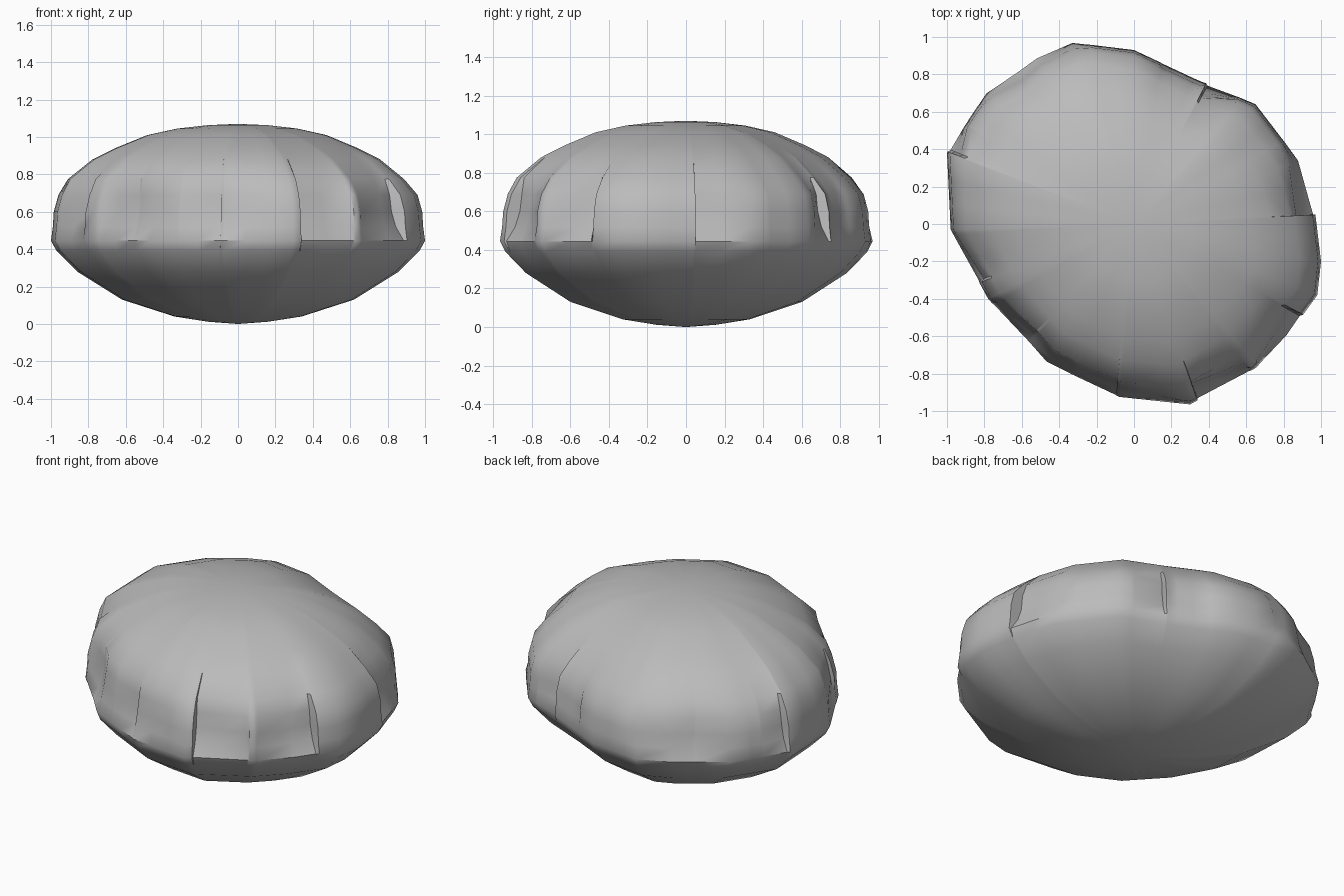
import bpy, bmesh, math
from mathutils import Vector

if "Cube" in bpy.data.objects:
    bpy.data.objects.remove(bpy.data.objects["Cube"])

# Plan outline of the boulder at its widest level
outline = [(1.0, -.2), (.98, -.38), (.82, -.6), (.65, -.77), (.3, -.965), (-.08, -.93),
           (-.47, -.74), (-.78, -.4), (-.98, -.03), (-1.0, .38), (-.79, .7), (-.52, .89),
           (-.33, .97), (0, .93), (.32, .78), (.65, .64), (.88, .34), (.97, .05)]
# Side profile: share of the outline radius, height, strength of the flank chips
profile = [(.16, .012, 0), (.34, .04, 0), (.62, .13, 0), (.86, .28, 0), (.97, .39, 0),
           (1, .445, .15), (.99, .52, .7), (.985, .6, 1), (.96, .69, .8), (.9, .775, .25),
           (.77, .88, 0), (.65, .94, 0), (.48, 1.01, 0), (.32, 1.045, 0), (.16, 1.063, 0)]
# Chips in the flank: start angle, end angle, depth at start, depth at end
chips = [(-176, -160, 0, .02), (-150, -132, .015, .05), (-132, -112, .05, .02),
         (-112, -96, .02, .05), (-96, -71, .04, 0), (-70, -52, .07, .02),
         (-48, -29, .01, .07), (3, 28, .08, 0), (50, 62, 0, .06), (64, 80, .01, .01),
         (105, 128, .01, .04), (128, 145, .04, 0), (150, 158, 0, .05)]


def radius(angle):
    """Distance from the axis to the outline in one direction."""
    d = Vector((math.cos(angle), math.sin(angle)))
    for i, p in enumerate(outline):
        a, b = Vector(p), Vector(outline[(i + 1) % len(outline)])
        e = b - a
        k = d.x * e.y - d.y * e.x
        t = (a.x * e.y - a.y * e.x) / k
        u = (a.x * d.y - a.y * d.x) / k
        if t > 0 and -1e-6 <= u <= 1 + 1e-6:
            return t
    return .95


def chip_depth(angle):
    """Depth of the chips in one direction."""
    deg = math.degrees(angle)
    for start, end, d0, d1 in chips:
        if start <= deg <= end:
            return d0 + (d1 - d0) * (deg - start) / (end - start)
    return 0


# Directions: outline corners, chip borders and points between them
marks = {round(math.degrees(math.atan2(y, x)), 2) for x, y in outline}
for start, end, d0, d1 in chips:
    marks |= {start - .8, start + .01, end - .01, end + .8}
marks = sorted(marks)
angles = []
for i, a in enumerate(marks):
    b = marks[i + 1] if i + 1 < len(marks) else marks[0] + 360
    steps = max(1, round((b - a) / 8))
    angles += [math.radians(a + (b - a) * s / steps) for s in range(steps)]
n = len(angles)

# Body: rings of the outline stacked along the profile
bm = bmesh.new()
rings = []
for share, z, strength in profile:
    ring = []
    for a in angles:
        r = radius(a) * share - chip_depth(a) * strength
        if z > .7:
            r *= 1 - .025 * math.cos(a - math.radians(45))  # top leans to the front left
        ring.append(bm.verts.new((r * math.cos(a), r * math.sin(a), z)))
    rings.append(ring)
for low, high in zip(rings, rings[1:]):
    for i in range(n):
        j = (i + 1) % n
        bm.faces.new((low[i], low[j], high[j], high[i]))
bottom = bm.verts.new((0, 0, 0))
top = bm.verts.new((0, 0, 1.07))
for i in range(n):
    j = (i + 1) % n
    bm.faces.new((bottom, rings[0][j], rings[0][i]))
    bm.faces.new((top, rings[-1][i], rings[-1][j]))
bmesh.ops.recalc_face_normals(bm, faces=bm.faces[:])

mesh = bpy.data.meshes.new("boulder")
bm.to_mesh(mesh)
bm.free()
boulder = bpy.data.objects.new("boulder", mesh)
bpy.context.collection.objects.link(boulder)

# Plain grey stone
stone = bpy.data.materials.new("grey stone")
stone.diffuse_color = (.5, .5, .5, 1)
stone.use_nodes = True
stone.node_tree.nodes["Principled BSDF"].inputs["Base Color"].default_value = stone.diffuse_color
mesh.materials.append(stone)

bpy.context.view_layer.objects.active = boulder
boulder.select_set(True)
bpy.ops.object.shade_smooth_by_angle(angle=math.radians(40))
